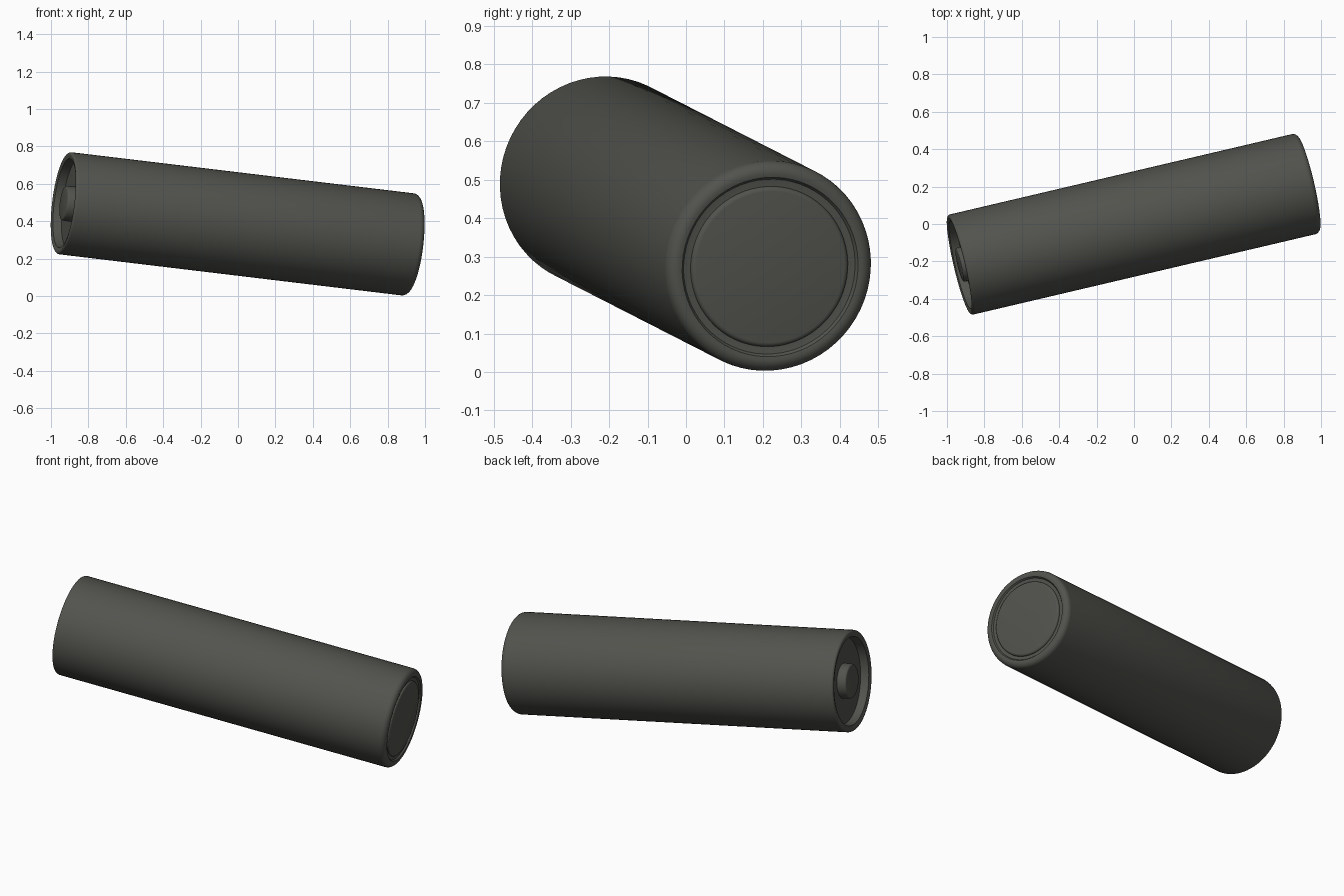
import bpy, bmesh, math
from mathutils import Vector

if "Cube" in bpy.data.objects:
    bpy.data.objects.remove(bpy.data.objects["Cube"])

SEG = 64
AXIS = Vector((0.967, 0.227, -0.116)).normalized()   # recessed end -> flat end
CENTRE = Vector((0, 0, 0.385))
ROT = Vector((0, 0, 1)).rotation_difference(AXIS)

mat = bpy.data.materials.new("dark warm grey")
mat.diffuse_color = (0.085, 0.085, 0.075, 1)
mat.use_nodes = True
mat.node_tree.nodes["Principled BSDF"].inputs["Base Color"].default_value = mat.diffuse_color


def lathe(name, profile):
    """Spin (radius, distance along axis) points around the battery axis."""
    bm = bmesh.new()
    rings = []
    for r, t in profile:
        if r == 0:
            rings.append([bm.verts.new((0, 0, t))])
        else:
            rings.append([bm.verts.new((r * math.cos(a), r * math.sin(a), t))
                          for a in (2 * math.pi * i / SEG for i in range(SEG))])
    for a, b in zip(rings, rings[1:]):
        for i in range(SEG):
            j = (i + 1) % SEG
            vs = [a[i % len(a)], a[j % len(a)], b[j % len(b)], b[i % len(b)]]
            bm.faces.new(list(dict.fromkeys(vs)))
    bmesh.ops.recalc_face_normals(bm, faces=bm.faces)
    bmesh.ops.rotate(bm, verts=bm.verts, matrix=ROT.to_matrix())
    bmesh.ops.translate(bm, verts=bm.verts, vec=CENTRE)
    me = bpy.data.meshes.new(name)
    bm.to_mesh(me)
    bm.free()
    me.materials.append(mat)
    ob = bpy.data.objects.new(name, me)
    bpy.context.collection.objects.link(ob)
    bpy.ops.object.select_all(action='DESELECT')
    ob.select_set(True)
    bpy.context.view_layer.objects.active = ob
    bpy.ops.object.shade_smooth_by_angle(angle=math.radians(35))
    return ob


def arc(r, t, rad, a0, a1, n=5):
    """Rounded corner points in the profile plane."""
    return [(r + rad * math.cos(math.radians(a0 + (a1 - a0) * i / n)),
             t + rad * math.sin(math.radians(a0 + (a1 - a0) * i / n)))
            for i in range(n + 1)]


# casing: recess floor, lip, tube, rounded shoulder, groove, base plate
lathe("casing",
      [(0, -0.915), (0.235, -0.915), (0.24, -0.96)]
      + arc(0.262, -0.953, 0.013, -120, 0)
      + arc(0.245, 0.936, 0.03, 0, 90)
      + [(0.235, 0.964), (0.229, 0.955), (0.214, 0.953)]
      + arc(0.198, 0.953, 0.012, 0, 90, 4)
      + [(0, 0.965)])

# positive contact button
lathe("contact_button",
      [(0, -0.91), (0.095, -0.91)]
      + [(r, t) for r, t in arc(0.083, -0.956, 0.01, 0, -90, 3)]
      + [(0, -0.966)])
